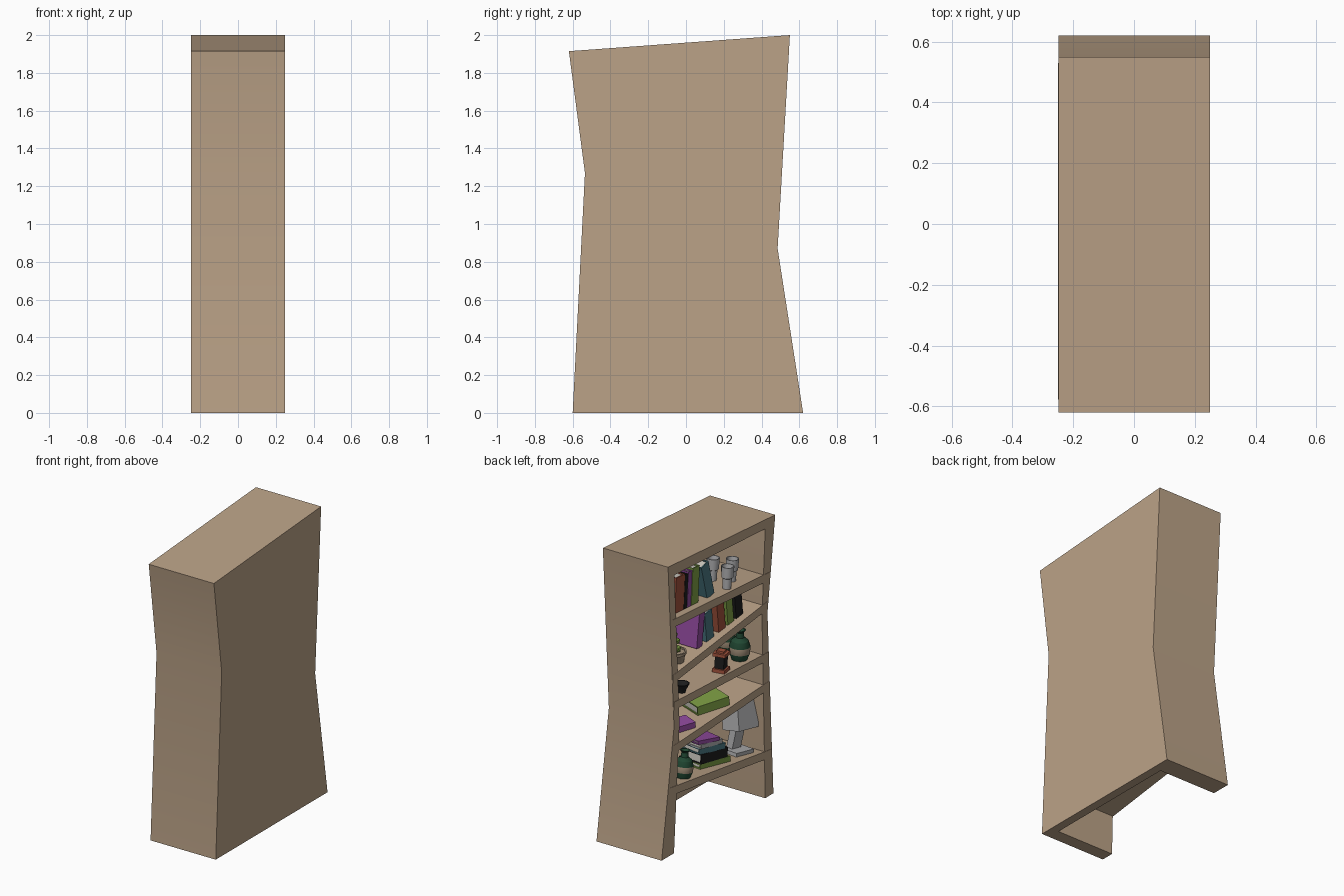
import bpy, bmesh
from math import pi, atan
from mathutils import Matrix

if "Cube" in bpy.data.objects:
    bpy.data.objects.remove(bpy.data.objects["Cube"])


def colour(name, r, g, b):
    m = bpy.data.materials.new(name)
    m.use_nodes = True
    m.diffuse_color = (r, g, b, 1)
    m.node_tree.nodes["Principled BSDF"].inputs["Base Color"].default_value = (r, g, b, 1)
    return m


WOOD = colour("tan wood", .50, .365, .245)
PAGES = colour("pale paper", .6, .58, .52)
RED = colour("brick red", .36, .085, .045)
BLACK = colour("black", .012, .012, .012)
PURPLE = colour("purple", .29, .07, .35)
GREEN = colour("leaf green", .21, .35, .06)
TEAL = colour("teal", .07, .19, .23)
DARK = colour("bottle green", .015, .065, .033)
GREY = colour("light grey", .44, .44, .45)
CLAY = colour("clay", .34, .26, .18)


def finish(name, bm, mats, matrix=Matrix(), smooth=False):
    bmesh.ops.recalc_face_normals(bm, faces=bm.faces[:])
    me = bpy.data.meshes.new(name)
    bm.to_mesh(me)
    bm.free()
    ob = bpy.data.objects.new(name, me)
    for m in mats:
        me.materials.append(m)
    ob.matrix_world = matrix
    bpy.context.scene.collection.objects.link(ob)
    if smooth:
        bpy.context.view_layer.objects.active = ob
        ob.select_set(True)
        bpy.ops.object.shade_smooth_by_angle()
        ob.select_set(False)


def slab(name, profile, x0, x1):
    """Side profile of (y, z) points extruded along x."""
    bm = bmesh.new()
    face = bm.faces.new([bm.verts.new((x0, y, z)) for y, z in profile])
    new = bmesh.ops.extrude_face_region(bm, geom=[face])["geom"]
    verts = [v for v in new if isinstance(v, bmesh.types.BMVert)]
    bmesh.ops.translate(bm, vec=(x1 - x0, 0, 0), verts=verts)
    finish(name, bm, [WOOD], smooth=True)


def add_box(bm, centre, size, index=0, rot=Matrix()):
    mat = Matrix.Translation(centre) @ rot @ Matrix.Diagonal((*size, 1))
    verts = bmesh.ops.create_cube(bm, size=1, matrix=mat)["verts"]
    for f in {f for v in verts for f in v.link_faces}:
        f.material_index = index


# Crooked case: two bent sides, slanted top, full back panel
front_out = [(-.60, 0), (-.535, 1.27), (-.62, 1.915)]
front_in = [(-.51, 0), (-.475, 1.27), (-.51, 1.86)]
rear_out = [(.62, 0), (.485, .87), (.55, 2)]
rear_in = [(.485, 0), (.425, .87), (.48, 1.92)]
slab("back_panel", front_out + rear_out[::-1], .19, .25)
slab("front_side", front_out + front_in[::-1], -.248, .19)
slab("rear_side", rear_out + rear_in[::-1], -.248, .19)
slab("top_board", [front_out[2], rear_out[2], rear_in[2], front_in[2]], -.248, .19)

# Tilted shelves: height at y = 0, slope, and the ends
SHELVES = {"top": (1.583, .069, -.553, .52), "upper": (1.29, -.115, -.533, .5),
           "middle": (1.022, .045, -.54, .49), "lower": (.768, -.047, -.555, .487),
           "bottom": (.394, .139, -.578, .53)}
for key, (z, s, a, b) in SHELVES.items():
    slab(key + "_shelf", [(a, z + s * a), (b, z + s * b),
                          (b, z + s * b - .055), (a, z + s * a - .055)], -.25, .19)


def on_shelf(shelf, x, y, yaw=0, lift=0):
    z, s = SHELVES[shelf][:2]
    return (Matrix.Translation((x, y, z + s * y)) @ Matrix.Rotation(atan(s), 4, 'X')
            @ Matrix.Translation((0, 0, lift)) @ Matrix.Rotation(yaw, 4, 'Z'))


def book(name, mat, place, depth, width, height, lean=0, flat=False):
    """Two covers, a spine on -x and a recessed page block."""
    bm = bmesh.new()
    t = .008
    for side in (-1, 1):
        add_box(bm, (0, side * (width - t) / 2, height / 2), (depth, t, height))
    add_box(bm, ((t - depth) / 2, 0, height / 2), (t, width - t, height))
    add_box(bm, (0, 0, height / 2), (depth - t * 2, width - t, height - t * 2), 1)
    if flat:
        place = place @ Matrix.Translation((0, height / 2, width / 2))
        lean = pi / 2
    finish(name, bm, [mat, PAGES], place @ Matrix.Rotation(lean, 4, 'X'))


# Upright books: colour, y, width, height, lean
ROWS = {"top": [(RED, .36, .095, .24, 0), (BLACK, .293, .035, .23, 0),
                (PURPLE, .253, .04, .24, 0), (GREEN, .19, .075, .25, 0),
                (TEAL, .015, .08, .25, -.33)],
        "upper": [(PURPLE, .14, .06, .25, .25), (TEAL, .02, .08, .2, 0),
                  (RED, -.11, .075, .2, 0), (GREEN, -.205, .065, .2, 0),
                  (BLACK, -.30, .075, .18, 0)]}
for shelf, row in ROWS.items():
    for i, (mat, y, w, h, lean) in enumerate(row):
        book(f"{shelf}_book_{i + 1}", mat, on_shelf(shelf, -.1, y), .2, w, h, lean)

# Flat books and the pile
book("flat_green_book", GREEN, on_shelf("lower", -.1, -.07, -.36), .18, .06, .24, flat=True)
book("flat_purple_book", PURPLE, on_shelf("lower", -.14, .26, -.4), .12, .04, .15, flat=True)
lift = 0
for i, (mat, w, yaw) in enumerate([(GREEN, .035, -.14), (BLACK, .065, -.1), (TEAL, .04, -.2),
                                   (GREY, .03, -.1), (PURPLE, .025, -.25)]):
    book(f"pile_book_{i + 1}", mat, on_shelf("bottom", -.1, -.06 + .02 * i, yaw, lift),
         .18, w, .28 - .025 * i, flat=True)
    lift += w


def lathe(name, profile, mats, place, bands=()):
    """Turned shape from (radius, height) points; bands lists second-colour height ranges."""
    bm = bmesh.new()
    verts = [bm.verts.new((r, 0, z)) for r, z in profile]
    edges = [bm.edges.new(p) for p in zip(verts, verts[1:])]
    bmesh.ops.spin(bm, geom=verts + edges, cent=(0, 0, 0), axis=(0, 0, 1),
                   angle=2 * pi, steps=14)
    bmesh.ops.remove_doubles(bm, verts=bm.verts[:], dist=.0005)
    for f in bm.faces:
        z = f.calc_center_median().z
        f.material_index = int(any(a < z < b for a, b in bands))
    finish(name, bm, mats, place, smooth=True)


# Cups on the top shelf
CUP = [(0, 0), (.027, 0), (.03, .07), (.038, .075), (.042, .15), (.036, .15), (.03, .09), (0, .09)]
for i, (x, y) in enumerate([(-.2, -.16), (-.15, -.283), (-.05, -.216)]):
    lathe(f"cup_{i + 1}", CUP, [GREY], on_shelf("top", x, y))

# Vases with a clay band
VASE = [(0, 0), (.045, 0), (.06, .04), (.062, .08), (.05, .115), (.025, .135),
        (.022, .165), (.034, .18), (.025, .18), (0, .16)]
for name, shelf, x, y, size in [("large_vase", "middle", -.17, -.34, 1.1),
                                ("small_vase", "middle", -.03, -.4, 1),
                                ("bottom_vase", "bottom", -.18, .29, 1)]:
    lathe(name, VASE, [DARK, CLAY], on_shelf(shelf, x, y) @ Matrix.Scale(size, 4), [(.045, .075)])

# Potted plant
POT = [(0, 0), (.03, 0), (.045, .06), (.052, .06), (.052, .08), (.042, .08), (.04, .07), (0, .07)]
place = on_shelf("upper", -.185, .34)
lathe("plant_pot", POT, [CLAY], place)
bm = bmesh.new()
for x, y, z, r in [(0, .01, .1, .028), (.02, .02, .14, .027), (-.015, .03, .17, .025),
                   (.01, .01, .2, .02)]:
    bmesh.ops.create_icosphere(bm, subdivisions=1, radius=r, matrix=Matrix.Translation((x, y, z)))
finish("plant_leaves", bm, [GREEN], place)

# Dark bowl and lantern on the middle shelf
BOWL = [(0, 0), (.025, 0), (.028, .015), (.05, .06), (.043, .06), (0, .02)]
lathe("bowl", BOWL, [BLACK], on_shelf("middle", -.19, .32))
bm = bmesh.new()
for z, w, h, m in [(.012, .085, .024, 0), (.065, .062, .085, 1), (.118, .085, .022, 0),
                   (.135, .05, .015, 0)]:
    add_box(bm, (0, 0, z), (w, w, h), m)
finish("lantern", bm, [RED, BLACK], on_shelf("middle", -.19, -.11, .2))

# Deep screen on a stand, bottom shelf
bm = bmesh.new()
add_box(bm, (-.01, 0, .012), (.14, .16, .024))
add_box(bm, (.01, 0, .09), (.05, .08, .16), 0, Matrix.Rotation(-.15, 4, 'Y'))
add_box(bm, (.01, -.02, .245), (.14, .18, .19), 0, Matrix.Rotation(.2, 4, 'Y'))
finish("screen", bm, [GREY], on_shelf("bottom", -.12, -.37, -.14))
